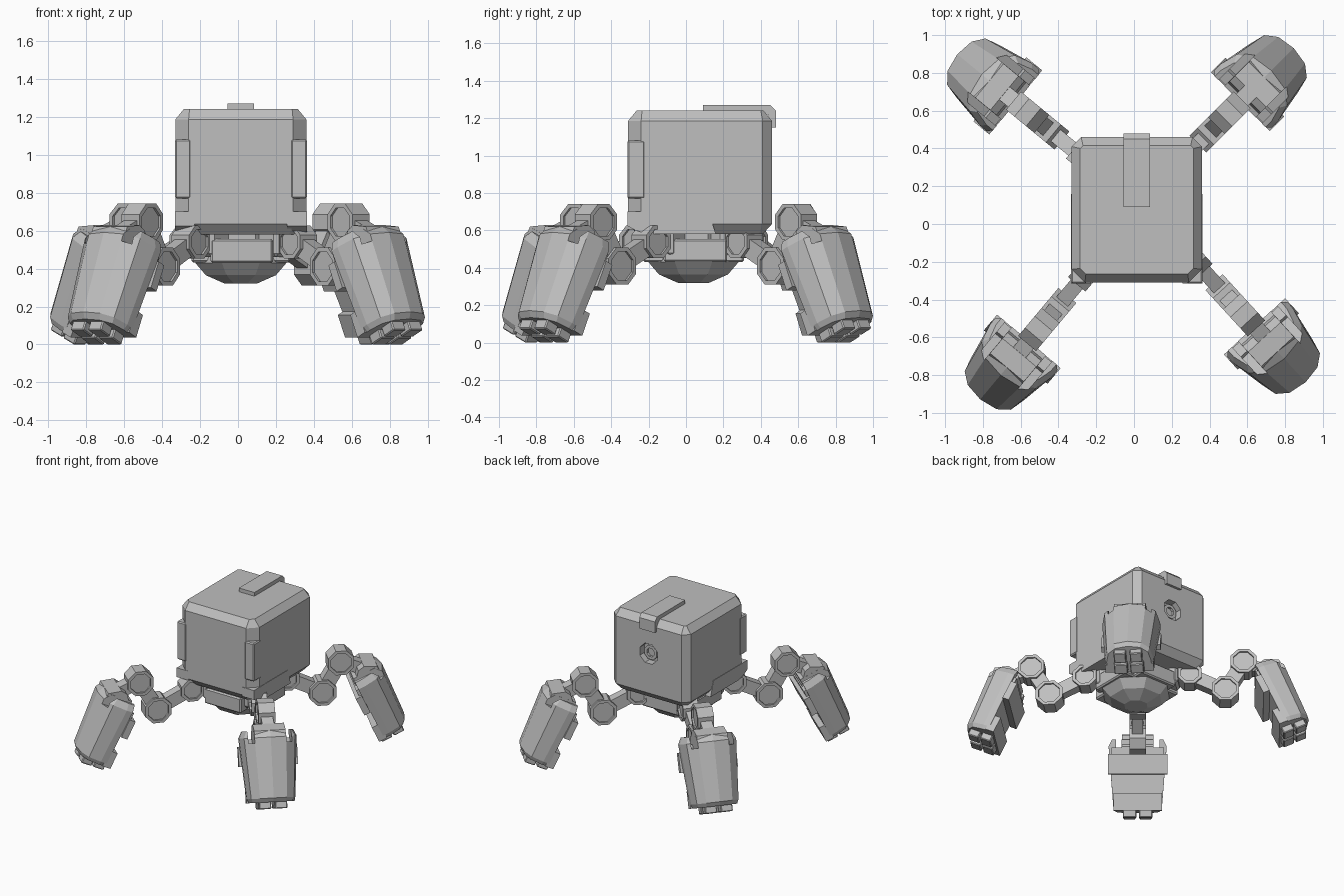
import bpy, bmesh, math
from mathutils import Matrix, Vector

cube = bpy.data.objects.get("Cube")
if cube:
    bpy.data.objects.remove(cube)

grey = bpy.data.materials.new("plain grey")
grey.use_nodes = True
COLOUR = (0.52, 0.52, 0.52, 1)
grey.diffuse_color = COLOUR
grey.node_tree.nodes["Principled BSDF"].inputs["Base Color"].default_value = COLOUR


def loft(name, rings, matrix=Matrix(), bevel=0.0):
    """Skin a stack of equal-length rings and cap both ends."""
    bm = bmesh.new()
    loops = [[bm.verts.new(p) for p in ring] for ring in rings]
    n = len(loops[0])
    for a, b in zip(loops, loops[1:]):
        for i in range(n):
            j = (i + 1) % n
            bm.faces.new((a[i], a[j], b[j], b[i]))
    bm.faces.new(loops[0])
    bm.faces.new(loops[-1])
    if bevel:
        bmesh.ops.bevel(bm, geom=bm.edges[:], offset=bevel, segments=1, affect='EDGES')
    bm.transform(matrix)
    bmesh.ops.recalc_face_normals(bm, faces=bm.faces)
    mesh = bpy.data.meshes.new(name)
    bm.to_mesh(mesh)
    bm.free()
    mesh.materials.append(grey)
    ob = bpy.data.objects.new(name, mesh)
    bpy.context.collection.objects.link(ob)
    return ob


def prism(name, pts, x0, x1, **kw):
    """Extrude a (y, z) outline along x."""
    return loft(name, [[(x, y, z) for y, z in pts] for x in (x0, x1)], **kw)


def box(name, x, y, z, **kw):
    return prism(name, [(y[0], z[0]), (y[1], z[0]), (y[1], z[1]), (y[0], z[1])], *x, **kw)


def octagon(cy, cz, r):
    return [(cy + r * math.cos((i + 0.5) * math.pi / 4),
             cz + r * math.sin((i + 0.5) * math.pi / 4)) for i in range(8)]


def joint(name, centre, r, half, rim=0.024, dish=0.014, **kw):
    """Octagonal barrel along x with a dished cap inside a rim at each end."""
    steps = [(half - dish, r - rim), (half, r - rim), (half, r)]
    steps = [(-x, q) for x, q in steps] + steps[::-1]
    return loft(name, [[(x, y, z) for y, z in octagon(*centre, q)] for x, q in steps], **kw)


def link(a, b, width):
    a, b = Vector(a), Vector(b)
    d = (b - a).normalized() * width / 2
    s = Vector((-d.y, d.x))
    return [a + s, a - s, b - s, b + s]


def turned(name, cx, cy, profile):
    """Eight-sided turned shape from (radius, height) pairs."""
    return loft(name, [[(x, y, z) for x, y in octagon(cx, cy, r)] for r, z in profile])


def cut(ob, cutter):
    cutter.hide_render = True
    mod = ob.modifiers.new("cut", 'BOOLEAN')
    mod.operation, mod.object, mod.solver = 'DIFFERENCE', cutter, 'EXACT'
    bpy.context.view_layer.objects.active = ob
    bpy.ops.object.modifier_apply(modifier=mod.name)
    bpy.data.objects.remove(cutter)


def body_ring(z, inset, front, back):
    """Rectangle with cut corners, larger cuts at the front."""
    x0, x1, y0, y1 = -0.33 + inset, 0.36 - inset, -0.31 + inset, 0.46 - inset
    return [(x0 + front, y0, z), (x1 - front, y0, z), (x1, y0 + front, z), (x1, y1 - back, z),
            (x1 - back, y1, z), (x0 + back, y1, z), (x0, y1 - back, z), (x0, y0 + front, z)]


# Chamfered body with an octagonal socket in the back
CX, CY = 0.015, 0.04
body = loft("body", [body_ring(0.58, 0.05, 0.04, 0.02), body_ring(0.635, 0, 0.07, 0.05),
                     body_ring(1.185, 0, 0.07, 0.05), body_ring(1.24, 0.045, 0.03, 0.015)])
BACK = Matrix.Translation((CX, 0.46, 0.955)) @ Matrix.Rotation(math.pi / 2, 4, 'Z')
cut(body, prism("socket_cutter", octagon(0, 0, 0.085), -0.06, 0.06, matrix=BACK))
joint("socket_ring", (0, 0), 0.06, 0.035, dish=0.02,
      matrix=Matrix.Translation((0, -0.06, 0)) @ BACK)

# Clip over the top and back edge
prism("top_clip", [(0.09, 1.22), (0.09, 1.27), (0.45, 1.27), (0.48, 1.24), (0.48, 1.15),
                   (0.44, 1.15), (0.44, 1.22)], -0.055, 0.085)

# Corner plates and lower skirts on both sides
SKIRT = [(-0.27, 0.60), (-0.314, 0.625), (-0.314, 0.70), (0.12, 0.70), (0.16, 0.58), (-0.2, 0.58)]
for side, outer in (("right", -0.333), ("left", 0.363)):
    s = math.copysign(1, outer)
    box(side + "_corner_plate", sorted((outer, outer - s * 0.085)), (-0.314, -0.22), (0.77, 1.08),
        bevel=0.008)
    prism(side + "_skirt", SKIRT, outer, outer - s * 0.105)

# Hub under the body
turned("neck", CX, CY, [(0.20, 0.50), (0.20, 0.62)])
turned("hub_dome", CX, CY, [(0.09, 0.32), (0.20, 0.365), (0.26, 0.43), (0.25, 0.47), (0.18, 0.55)])
box("hub_block_lengthwise", (CX - 0.16, CX + 0.17), (CY - 0.27, CY + 0.27), (0.43, 0.555), bevel=0.01)
box("hub_block_crosswise", (CX - 0.26, CX + 0.26), (CY - 0.16, CY + 0.18), (0.432, 0.553), bevel=0.01)

# Leg parts, built once: x across the leg, y outward
HIP, LOW, KNEE = (-0.50, 0.54), (-0.235, 0.41), (-0.10, 0.645)
leg = [
    joint("hip_joint", HIP, 0.095, 0.06),
    joint("lower_joint", LOW, 0.108, 0.062),
    joint("upper_joint", KNEE, 0.105, 0.062),
    prism("inner_link", link(HIP, LOW, 0.10), -0.04, 0.04),
    prism("outer_link", link(LOW, KNEE, 0.11), -0.044, 0.044),
    prism("ankle_link", link(KNEE, (0.08, 0.57), 0.09), -0.044, 0.044),
]

# Foot parts in their own tilted frame: y outward, z along the foot
TILT = Matrix.Translation((0, 0.16, 0.035)) @ Matrix.Rotation(math.radians(25), 4, 'X')


def shell_ring(half, depth, z, back=0.05):
    pts = [(half, back, z)]
    for i in range(7):
        a = i * math.pi / 6
        c, s = math.cos(a), abs(math.sin(a))
        pts.append((math.copysign(half * abs(c) ** 0.85, c), 0.10 + (depth - 0.10) * s ** 0.8, z))
    return pts + [(-half, back, z)]


shell = loft("foot_shell", [shell_ring(0.165, 0.235, 0.0), shell_ring(0.18, 0.26, 0.03),
                            shell_ring(0.215, 0.285, 0.48), shell_ring(0.19, 0.25, 0.53)])
for x in (-0.14, 0.14):
    cut(shell, box("notch_cutter", (x - 0.022, x + 0.022), (-0.1, 0.4), (0.44, 0.7)))
shell.data.transform(TILT)
leg += [
    shell,
    prism("foot_crown", [(0.04, 0.40), (0.04, 0.48), (0.11, 0.57), (0.16, 0.58), (0.25, 0.53),
                         (0.25, 0.40)], -0.117, 0.117, matrix=TILT),
    box("foot_upper_plate", (-0.22, 0.22), (0.0, 0.05), (0.27, 0.42), matrix=TILT),
    box("foot_step_plate", (-0.195, 0.195), (0.03, 0.10), (0.29, 0.47), matrix=TILT),
    box("foot_lower_plate", (-0.18, 0.18), (0.005, 0.07), (0.0, 0.13), matrix=TILT),
]
for row, y, half in (("rear", 0.02, 0.05), ("front", 0.12, 0.045)):
    for side, x in (("right", -0.06), ("left", 0.06)):
        leg.append(box(f"{row}_{side}_toe", (x - half, x + half), (y, y + 0.085), (-0.05, 0.02),
                       matrix=TILT, bevel=0.006))

# Place the four legs
LEGS = {"front_right": (-0.568, -0.635, 230), "back_right": (-0.64, 0.655, 140.5),
        "front_left": (0.65, -0.555, -47.5), "back_left": (0.575, 0.66, 45)}
for where, (x, y, angle) in LEGS.items():
    place = Matrix.Translation((x, y, 0)) @ Matrix.Rotation(math.radians(angle - 90), 4, 'Z')
    for part in leg:
        ob = bpy.data.objects.new(f"{where}_{part.name}", part.data)
        bpy.context.collection.objects.link(ob)
        ob.matrix_world = place
    # Bracket from the hub to the hip
    hip = place @ Vector((0, HIP[0], 0))
    reach = Vector((hip.x - CX, hip.y - CY))
    turn = math.atan2(reach.y, reach.x) - math.pi / 2
    box(where + "_bracket", (-0.075, 0.075), (0.05, reach.length - 0.08), (0.46, 0.60), bevel=0.02,
        matrix=Matrix.Translation((CX, CY, 0)) @ Matrix.Rotation(turn, 4, 'Z'))
for part in leg:
    bpy.data.objects.remove(part)
